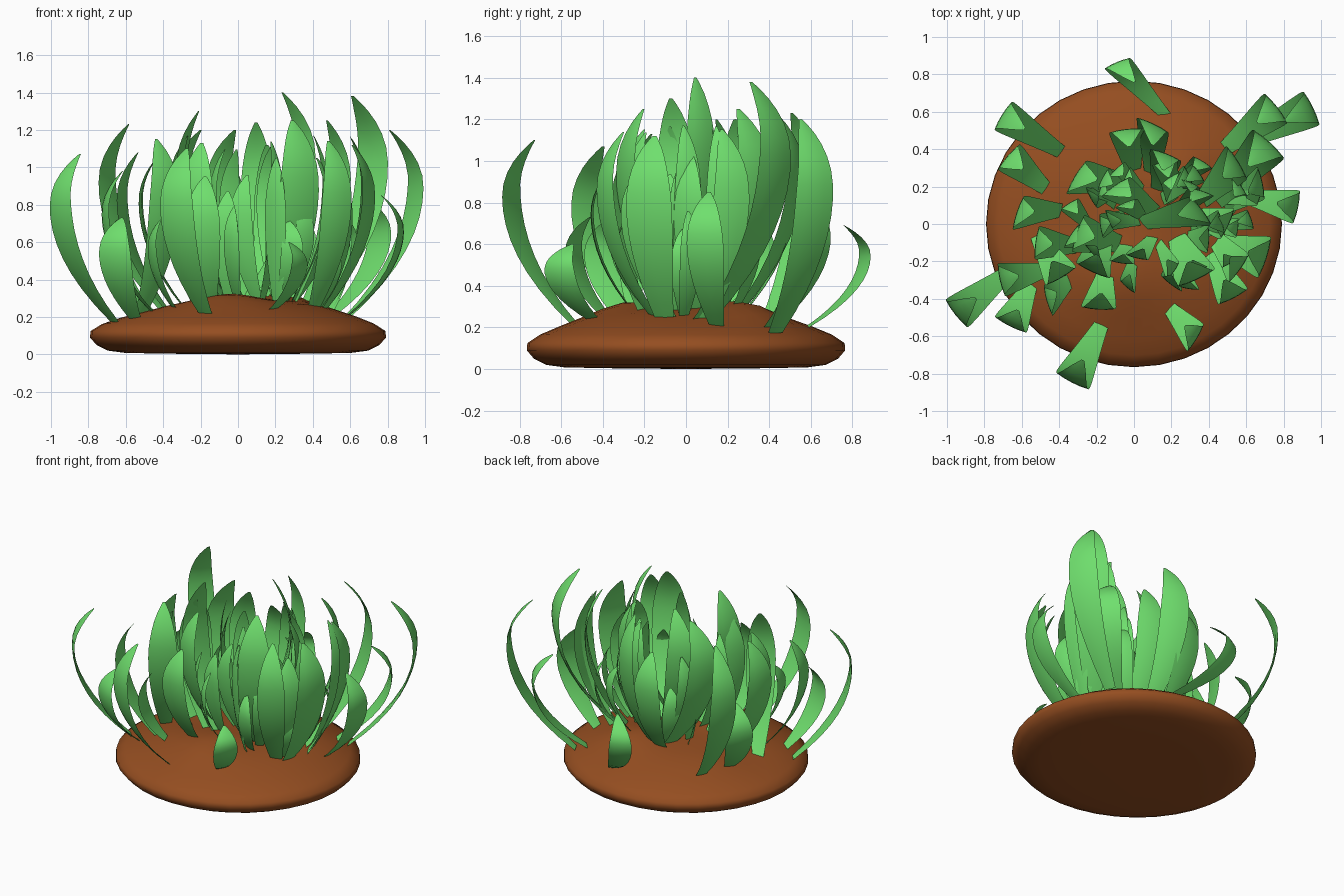
import bpy, bmesh, math, random
from mathutils import Vector, Matrix

if "Cube" in bpy.data.objects:
    bpy.data.objects.remove(bpy.data.objects["Cube"])

random.seed(23)


def material(name, col):
    m = bpy.data.materials.new(name)
    m.diffuse_color = (*col, 1)
    m.use_nodes = True
    m.node_tree.nodes["Principled BSDF"].inputs["Base Color"].default_value = m.diffuse_color
    return m


GREEN = material("leaf green", (0.16, 0.74, 0.155))
BROWN = material("soil brown", (0.30, 0.076, 0.015))


def finish(name, bm, mat, angle):
    bmesh.ops.recalc_face_normals(bm, faces=bm.faces[:])
    me = bpy.data.meshes.new(name)
    bm.to_mesh(me)
    bm.free()
    me.materials.append(mat)
    ob = bpy.data.objects.new(name, me)
    bpy.context.collection.objects.link(ob)
    bpy.context.view_layer.objects.active = ob
    ob.select_set(True)
    bpy.ops.object.shade_smooth_by_angle(angle=math.radians(angle))
    ob.select_set(False)


# Soil mound: a lathed profile with a few soft bumps on top
def bumps(x, y):
    z = 0
    for cx, cy, a in ((0.25, 0.27, 0.05), (-0.05, -0.27, 0.04), (-0.45, 0, -0.02)):
        z += a * math.exp(-((x - cx) ** 2 + (y - cy) ** 2) / 0.035)
    return z


PROFILE = [(0.4, 0.004), (0.6, 0.008), (0.69, 0.02), (0.75, 0.05), (0.785, 0.09), (0.782, 0.125),
           (0.72, 0.165), (0.62, 0.205), (0.52, 0.238), (0.42, 0.265), (0.32, 0.28),
           (0.2, 0.29), (0.1, 0.295)]
SEG = 36
bm = bmesh.new()
rings = []
for r, z in PROFILE:
    ring = []
    for i in range(SEG):
        a = math.tau * i / SEG
        x, y = r * 1.008 * math.cos(a), r * 0.975 * math.sin(a)
        ring.append(bm.verts.new((x, y, z + (bumps(x, y) if z > 0.15 else 0))))
    rings.append(ring)
for lo, hi in zip(rings, rings[1:]):
    for i in range(SEG):
        j = (i + 1) % SEG
        bm.faces.new((lo[i], lo[j], hi[j], hi[i]))
for ring, z in ((rings[0], 0), (rings[-1], 0.297)):
    centre = bm.verts.new((0, 0, z))
    for i in range(SEG):
        bm.faces.new((ring[i], ring[(i + 1) % SEG], centre))
finish("soil_mound", bm, BROWN, 60)


# Grass blade: thin lens section swept outward, then curling back in at a rounded tip
PEAK = 0.72
ROWS = 14
count = 0


def width(s):
    if s < 0.6:
        return 0.38 + 0.62 * math.sin(math.pi / 2 * s / 0.6)
    return max(0.03, 1 - ((s - 0.6) / 0.4) ** 2) ** 0.7


def lean(s):
    return 1 - ((s - PEAK) / PEAK) ** 2 if s < PEAK else 1 - 0.36 * ((s - PEAK) / (1 - PEAK)) ** 2


def blade(bx, by, ox, oy, h, w, twist=0.0):
    global count
    count += 1
    out = Vector((ox - bx, oy - by, 0))
    side = Matrix.Rotation(twist, 3, 'Z') @ Vector((-out.y, out.x, 0)).normalized()
    z0 = 0.265 - 0.18 * (bx * bx + by * by)

    def point(s):
        return Vector((bx, by, z0 + (h - z0) * s)) + out * lean(s)

    bm = bmesh.new()
    rows = []
    for i in range(ROWS + 1):
        s = 1 - (1 - i / ROWS) ** 1.4
        c = point(s)
        nor = side.cross(point(s + 0.01) - point(s - 0.01)).normalized()
        hw = w * width(s) / 2
        rows.append([bm.verts.new(p) for p in (
            c - side * hw,
            c - side * hw * 0.5 + nor * 0.07 * hw,
            c + nor * 0.09 * hw,
            c + side * hw * 0.5 + nor * 0.07 * hw,
            c + side * hw,
            c - nor * 0.06 * hw)])
    for a, b in zip(rows, rows[1:]):
        for i in range(6):
            j = (i + 1) % 6
            bm.faces.new((a[i], a[j], b[j], b[i]))
    bm.faces.new(rows[0])
    bm.faces.new(rows[-1])
    finish(f"grass_blade_{count:02d}", bm, GREEN, 50)


# Outer blades: base x, y, outermost x, y, height, width
OUTER = [
    (-0.66, -0.25, -0.95, -0.48, 1.07, 0.19),
    (-0.17, -0.53, -0.33, -0.84, 1.10, 0.20),
    (0.17, -0.43, 0.33, -0.61, 0.60, 0.17, 0.3),
    (0.17, 0.58, -0.09, 0.86, 0.69, 0.15, -0.35),
    (-0.38, 0.38, -0.70, 0.58, 1.23, 0.18),
    (-0.46, 0.18, -0.67, 0.36, 0.75, 0.18),
    (0.56, 0.43, 0.95, 0.62, 1.20, 0.20),
    (0.48, 0.40, 0.76, 0.62, 0.85, 0.20),
    (0.42, 0.10, 0.72, 0.43, 1.38, 0.23),
    (0.58, 0.15, 0.87, 0.09, 0.85, 0.18),
    (0.02, 0.00, 0.36, 0.07, 1.40, 0.19, 0.45),
    (-0.45, -0.24, -0.71, -0.30, 0.98, 0.18),
    (-0.55, -0.32, -0.66, -0.54, 0.73, 0.19),
    (0.22, -0.05, 0.33, -0.29, 1.25, 0.23),
    (-0.52, -0.06, -0.39, -0.28, 1.15, 0.19),
    (0.40, -0.14, 0.53, -0.39, 1.14, 0.18),
    (0.45, -0.10, 0.70, -0.18, 1.12, 0.23),
]
for b in OUTER:
    blade(*b)

# Inner blades: outermost x, y, height; they fan away from the middle
INNER = [
    (-0.31, 0.25, 1.20), (-0.62, 0.06, 1.08), (-0.52, -0.10, 1.05), (-0.30, -0.05, 1.30),
    (-0.46, -0.41, 0.72), (-0.19, -0.45, 0.95), (-0.22, -0.25, 1.13), (0.10, 0.53, 1.24),
    (-0.04, 0.50, 1.0), (0.17, 0.37, 1.12), (0.68, 0.22, 1.15), (0.56, -0.24, 1.0),
    (0.50, 0.00, 1.05), (-0.10, 0.20, 1.2), (0.55, 0.33, 1.25),
]
for ox, oy, h in INNER:
    a = math.atan2(oy - 0.03, ox - 0.05) + random.uniform(-0.5, 0.5)
    reach = 0.24 * h * random.uniform(0.8, 1.1)
    blade(ox - reach * math.cos(a), oy - reach * math.sin(a), ox, oy, h,
          0.14 + 0.06 * h * random.uniform(0.5, 1), random.uniform(-0.5, 0.5))

# Infill blades between the tall ones, leaning in mixed directions
for i in range(32):
    a = math.tau * (i + random.random()) / 32
    r = random.uniform(0.04, 0.27)
    bx, by = 0.14 + r * 1.4 * math.cos(a), 0.02 + r * 0.85 * math.sin(a)
    reach = random.uniform(0.1, 0.24)
    a += random.uniform(-1.2, 1.2)
    blade(bx, by, bx + reach * math.cos(a), by + reach * math.sin(a),
          random.uniform(0.6, 1.18), random.uniform(0.10, 0.15), random.uniform(-0.6, 0.6))
